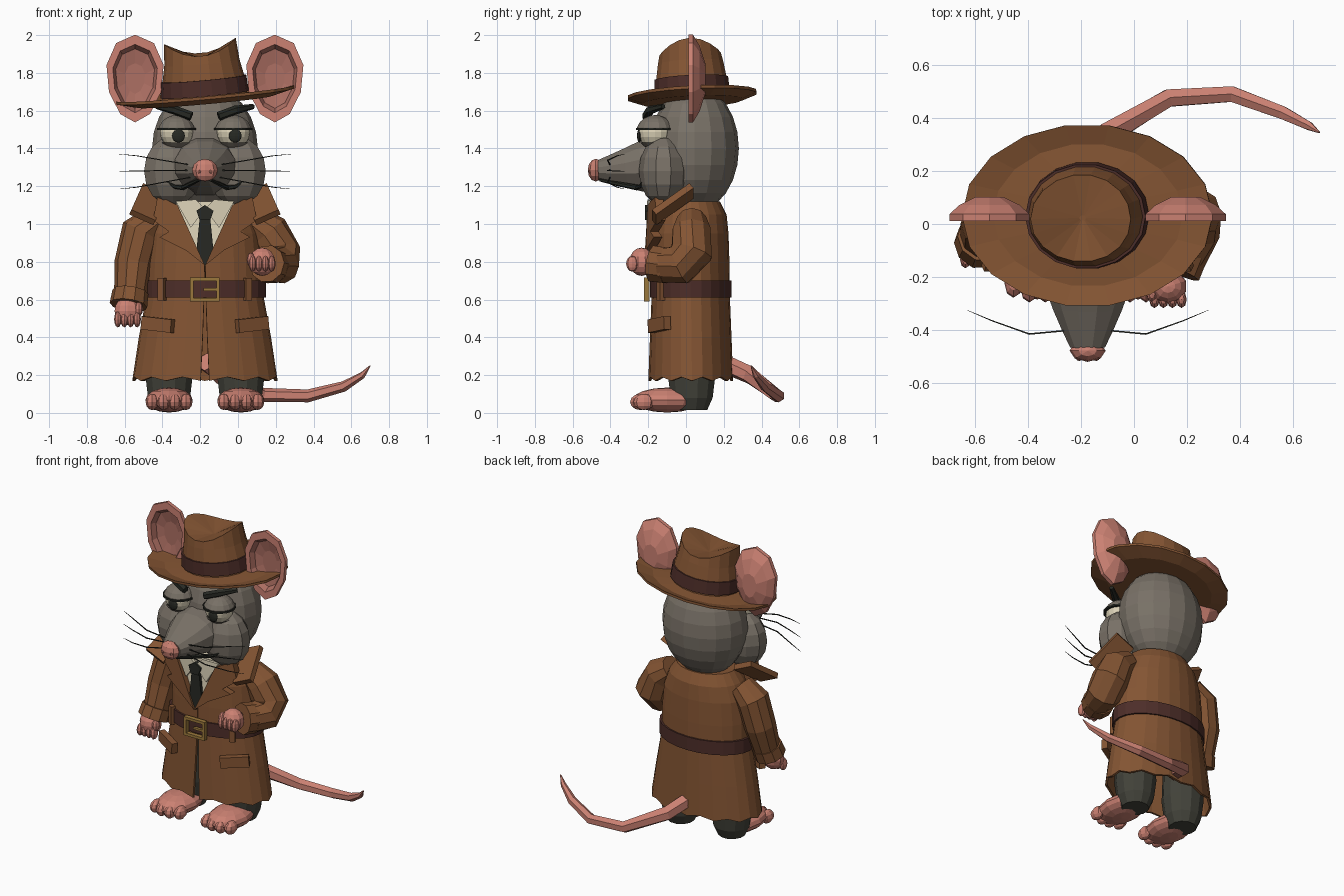
import bpy, bmesh
from math import sin, cos, pi
from mathutils import Vector, Matrix, Euler

old = bpy.data.objects.get("Cube")
if old:
    bpy.data.objects.remove(old, do_unlink=True)

CX = -0.175  # body axis


def material(name, *rgb):
    m = bpy.data.materials.new(name)
    m.use_nodes = True
    m.diffuse_color = (*rgb, 1)
    m.node_tree.nodes["Principled BSDF"].inputs["Base Color"].default_value = (*rgb, 1)
    return m


COAT = material("coat_brown", .23, .09, .033)
LEATHER = material("belt_dark_brown", .075, .027, .022)
FUR = material("fur_grey", .19, .165, .135)
SKIN = material("skin_pink", .6, .22, .17)
INNER = material("inner_ear_pink", .42, .16, .125)
CLOTH = material("trouser_grey", .055, .055, .042)
TIE = material("tie_black", .02, .022, .017)
CREAM = material("shirt_cream", .72, .65, .48)
GOLD = material("buckle_gold", .33, .19, .045)


def finish(name, bm, mat):
    bmesh.ops.recalc_face_normals(bm, faces=bm.faces[:])
    me = bpy.data.meshes.new(name)
    bm.to_mesh(me)
    bm.free()
    me.materials.append(mat)
    ob = bpy.data.objects.new(name, me)
    bpy.context.collection.objects.link(ob)
    return ob


def loft(name, rings, mat, closed=True, cap=(True, True)):
    bm = bmesh.new()
    rows = [[bm.verts.new(p) for p in ring] for ring in rings]
    n = len(rows[0])
    for a, b in zip(rows, rows[1:]):
        for i in range(n if closed else n - 1):
            j = (i + 1) % n
            bm.faces.new((a[i], a[j], b[j], b[i]))
    for row, use in ((rows[0], cap[0]), (rows[-1], cap[1])):
        if use:
            bm.faces.new(row)
    return finish(name, bm, mat)


def tube(name, path, radii, mat, sides=8, ref=(0, 0, 1)):
    pts = [Vector(p) for p in path]
    rings = []
    for k, p in enumerate(pts):
        t = (pts[min(k + 1, len(pts) - 1)] - pts[max(k - 1, 0)]).normalized()
        u = Vector(ref).cross(t).normalized()
        v = t.cross(u)
        r = radii[k] if isinstance(radii[k], tuple) else (radii[k], radii[k])
        rings.append([p + u * r[0] * cos(a) + v * r[1] * sin(a)
                      for a in (2 * pi * (i + .5) / sides for i in range(sides))])
    return loft(name, rings, mat)


def oval(rx, ry, z, n=18):
    return [(rx * cos(2 * pi * i / n), ry * sin(2 * pi * i / n), z) for i in range(n)]


def ball(name, loc, r, mat, seg=12, rows=8, cut=None):
    bm = bmesh.new()
    m = Matrix.Translation(loc) @ Matrix.Diagonal((*r, 1))
    bmesh.ops.create_uvsphere(bm, u_segments=seg, v_segments=rows, radius=1, matrix=m)
    if cut:  # (height, direction removed)
        bmesh.ops.bisect_plane(bm, geom=bm.verts[:] + bm.edges[:] + bm.faces[:],
                               plane_co=(0, 0, cut[0]), plane_no=(0, 0, cut[1]), clear_outer=True)
    return finish(name, bm, mat)


def box(name, loc, size, mat, rot=(0, 0, 0)):
    bm = bmesh.new()
    m = Matrix.Translation(loc) @ Euler(rot).to_matrix().to_4x4() @ Matrix.Diagonal((*size, 1))
    bmesh.ops.create_cube(bm, size=1, matrix=m)
    return finish(name, bm, mat)


def plate(name, outline, y, thick, mat, side=1, bend=.9):
    rings = [[(CX + side * x, y + d + bend * x * x, z) for x, z in outline] for d in (0, thick)]
    return loft(name, rings, mat)


# Coat: open front seam, uneven hem
N = 25
rings = []
for z, rx, ry, gap in ((.17, .385, .225, .06), (.4, .35, .216, .035), (.62, .31, .207, .015),
                       (.8, .305, .205, .005), (.95, .29, .2, .005), (1.05, .25, .19, .005),
                       (1.12, .2, .155, .005)):
    ring = []
    for i in range(N):
        a = -pi / 2 + gap + (2 * pi - 2 * gap) * i / (N - 1)
        hem = .02 * (i % 2) if z < .2 else 0
        ring.append((CX + rx * cos(a), .025 + ry * sin(a), z + hem))
    rings.append(ring)
coat = loft("coat", rings, COAT, closed=False, cap=(False, True))
coat.modifiers.new("thickness", "SOLIDIFY").thickness = .015

# Belt and buckle
belt = loft("belt", [oval(.324, .216, z, 24) for z in (.61, .7)], LEATHER)
belt.location = (CX, .025, 0)
for s in (-1, 1):
    box("buckle_side", (CX + s * .069, -.207, .653), (.018, .03, .125), GOLD)
    box("buckle_bar", (CX, -.207, .653 + s * .054), (.13, .03, .018), GOLD)
box("buckle_prong", (CX + .03, -.21, .653), (.075, .02, .014), GOLD)

# Shirt and tie
plate("shirt", [(-.16, 1.12), (.16, 1.12), (0, .78)], -.185, .09, CREAM)
plate("tie", [(-.028, 1.03), (.028, 1.03), (.046, .85), (0, .775), (-.046, .85)], -.208, .02, TIE)
plate("tie_knot", [(-.045, 1.07), (0, 1.1), (.045, 1.07), (.028, 1.02), (-.028, 1.02)], -.218, .03, TIE)

# Paired parts
for s, side in ((-1, "right"), (1, "left")):
    plate(side + "_lapel", [(.25, 1.15), (.145, 1.1), (0, .78), (.1, .86), (.24, .93),
                            (.19, .96), (.275, 1.02)], -.222, .045, COAT, s)
    plate(side + "_shirt_collar", [(.155, 1.12), (.05, 1.13), (.0, 1.08), (.075, .98)],
          -.207, .02, CREAM, s)
    box(side + "_collar", (CX + s * .3, -.07, 1.105), (.14, .25, .035), COAT, (.66, -s * .42, 0))
    box(side + "_pocket_flap", (CX + s * .25, -.142, .468), (.18, .04, .07), COAT, (0, -s * .1, s * .5))
    box(side + "_belt_loop", (CX + s * .227, -.134, .655), (.036, .03, .12), COAT, (0, 0, s * .5))

    # Leg, foot, toes
    x = CX + s * .19
    tube(side + "_leg", [(x, .03, .015), (x, .03, .08), (x, .03, .2), (x, .03, .5)],
         [.085, .115, .13, .12], CLOTH, 12, (0, 1, 0))
    ball(side + "_foot", (x, -.1, .068), (.125, .185, .066), SKIN, 12, 8)
    for i in range(4):
        off = (i - 1.5) * .06
        ball(side + "_toe", (x + off, -.25 + abs(off) * .3, .058), (.034, .055, .043), SKIN, 8, 6)

    # Cheek, eye, lids, brow
    ball(side + "_cheek", (CX + s * .17, -.12, 1.28), (.16, .13, .185), FUR, 10, 8)
    ex, ez = CX + s * .15, 1.487
    ball(side + "_eye", (ex, -.165, ez), (.088, .088, .088), CREAM, 16, 10)
    ball(side + "_upper_lid", (ex, -.163, ez), (.1, .1, .09), FUR, 14, 10, (1.507, -1))
    ball(side + "_lower_lid", (ex, -.163, ez), (.098, .098, .095), FUR, 14, 10, (1.432, 1))
    ball(side + "_pupil", (ex + .01, -.247, 1.467), (.034, .012, .036), TIE, 12, 8)
    lash = loft(side + "_lash", [oval(.103, .103, z, 14) for z in (0, .012)], TIE)
    lash.location = (ex, -.165, 1.497)
    tube(side + "_brow", [(CX + s * .255, -.12, 1.622), (CX + s * .16, -.19, 1.603),
                          (CX + s * .072, -.21, 1.57)], [.014, .024, .024], TIE, 6)

    # Mouth line and whiskers
    tube(side + "_mouth", [(CX + s * .03, -.455, 1.233), (CX + s * .075, -.36, 1.212),
                           (CX + s * .115, -.26, 1.192), (CX + s * .16, -.245, 1.197),
                           (CX + s * .2, -.23, 1.225)], [.008, .012, .014, .01, .004], TIE, 6)
    for z0, z1 in ((1.31, 1.37), (1.285, 1.28), (1.25, 1.185)):
        tube(side + "_whisker", [(CX + s * a, y, z0 + (z1 - z0) * f) for a, y, f in
                                 ((.06, -.4, 0), (.22, -.415, .45), (.36, -.365, .85), (.455, -.325, 1))],
             [.004, .004, .003, .001], TIE, 4)

    # Ear: rimmed bowl with a rounded back
    layers = ((.35, .05), (.68, .035), (.78, 0), (1, 0), (1, .025), (.75, .06), (.35, .09))
    rings = []
    for k, y in layers:
        rings.append([(CX + s * .37 + .152 * k * cos(a) * (1 + .15 * sin(a)), .012 + y, 1.77 + .232 * k * sin(a))
                      for a in (2 * pi * (i + .5) / 10 for i in range(10))])
    ear = loft(side + "_ear", rings, SKIN)
    ear.data.materials.append(INNER)
    for f in ear.data.polygons:
        c = f.center - Vector((CX + s * .37, 0, 1.77))
        if f.normal.y < -.1 and (c.x / .152) ** 2 + (c.z / .232) ** 2 < .6:
            f.material_index = 1

# Head, snout, nose
ball("head", (CX, .045, 1.4), (.28, .235, .335), FUR, 16, 12)
tube("snout", [(CX, -.1, 1.31), (CX, -.24, 1.305), (CX, -.32, 1.295), (CX, -.4, 1.288), (CX, -.465, 1.285)],
     [(.18, .165), (.165, .138), (.135, .108), (.1, .08), (.068, .055)], FUR, 12)
ball("nose", (CX, -.478, 1.285), (.068, .042, .06), SKIN, 8, 6)
for s in (-1, 1):
    ball("nostril", (CX + s * .032, -.509, 1.278), (.012, .008, .01), INNER, 6, 4)

# Arms with cuffs and hands
tube("right_sleeve", [(-.43, .02, 1.03), (-.515, .02, .96), (-.555, 0, .79), (-.57, -.05, .62)],
     [.08, .105, .1, .086], COAT, 10, (1, 0, 0))
tube("right_cuff", [(-.57, -.05, .64), (-.58, -.075, .57)], [.096, .1], COAT, 10, (1, 0, 0))
tube("left_sleeve", [(.08, .03, 1.02), (.165, .03, .96), (.218, .03, .85), (.215, -.03, .785), (.18, -.13, .78)],
     [.08, .105, .115, .11, .092], COAT, 10, (1, 0, 0))
tube("left_cuff", [(.185, -.1, .78), (.153, -.175, .79)], [.098, .1], COAT, 10, (1, 0, 0))
for name, (x, y, z), dy, dz in (("right", (-.585, -.1, .54), -.035, -.045), ("left", (.128, -.235, .8), -.05, -.01)):
    ball(name + "_hand", (x, y, z), (.072, .065, .075), SKIN, 10, 8)
    for i in range(4):
        ball(name + "_finger", (x + (i - 1.5) * .034, y + dy, z + dz), (.02, .032, .042), SKIN, 8, 6)
    s = 1 if name == "right" else -1
    ball(name + "_thumb", (x + s * .06, y - .03, z + .01), (.022, .03, .038), SKIN, 8, 6)

# Tail
tube("tail", [(-.17, .18, .27), (-.1, .34, .2), (.13, .475, .095), (.37, .49, .09), (.56, .42, .14),
              (.66, .37, .2), (.7, .345, .25)], [.05, .048, .038, .034, .028, .018, .003], SKIN, 6)

# Hat: brim, dented crown, band, tilted together
brim = loft("hat_brim", [oval(*r) for r in ((.2, .17, -.03), (.36, .27, -.028), (.475, .345, 0),
                                            (.475, .345, .016), (.36, .27, -.008), (.22, .19, 0))], COAT)
rings = [oval(*r) for r in ((.225, .195, -.01), (.218, .19, .09), (.2, .175, .18))]
rings.append([(x, y, .222 + .073 * (x / .19) ** 2) for x, y, z in oval(.19, .165, 0)])
rings.append(oval(.012, .01, .205))
crown = loft("hat_crown", rings, COAT)
band = loft("hat_band", [oval(.234, .203, .01), oval(.228, .198, .095)], LEATHER)
for ob in (brim, crown, band):
    ob.location = (CX, .033, 1.675)
    ob.rotation_euler = (.05, -.09, 0)
